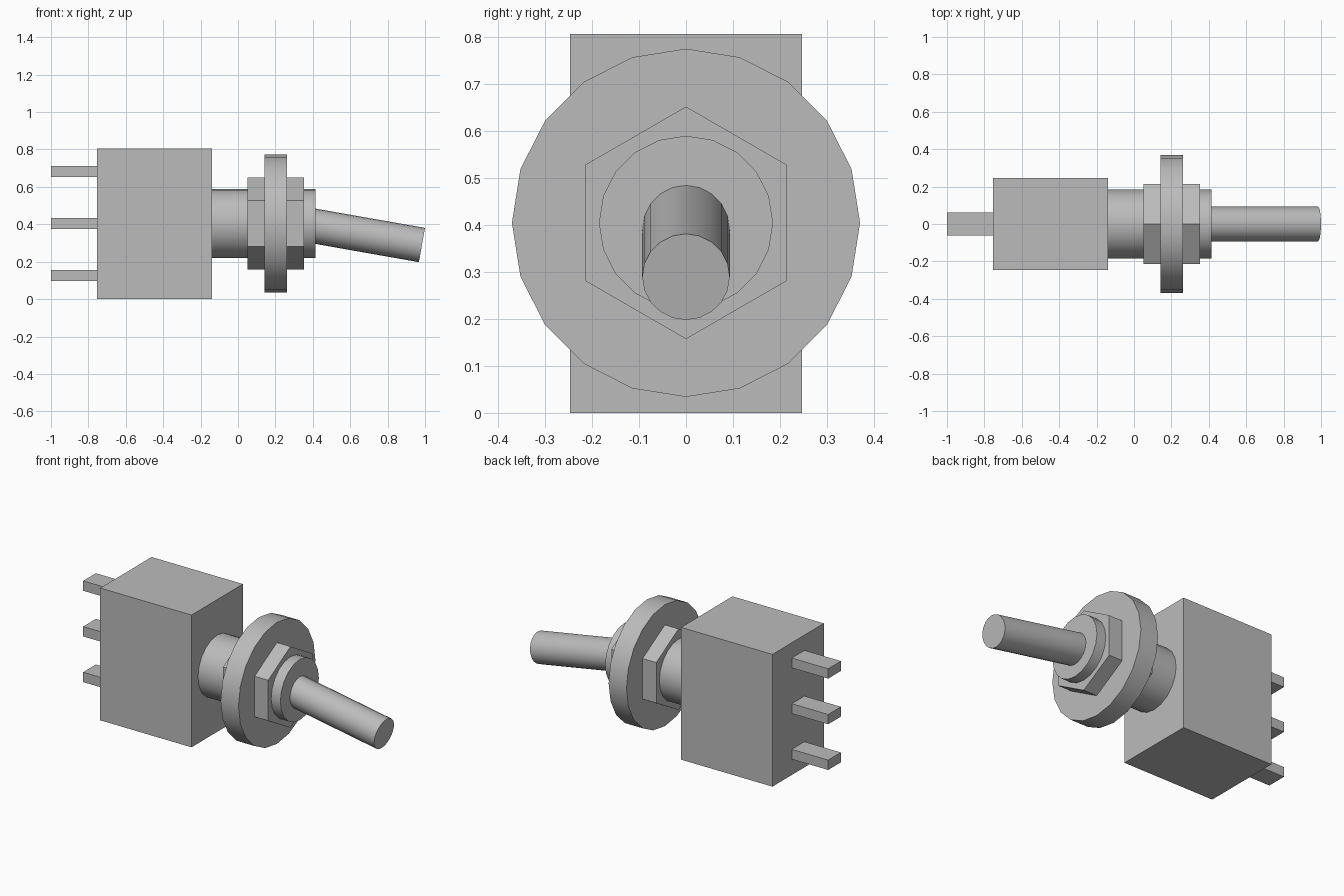
import bpy
from math import radians, sin, cos
from mathutils import Matrix

if "Cube" in bpy.data.objects:
    bpy.data.objects.remove(bpy.data.objects["Cube"], do_unlink=True)

AXIS_Z = 0.404  # height of the centre line

grey = bpy.data.materials.new("plain_grey")
grey.use_nodes = True
colour = (0.5, 0.5, 0.5, 1)
grey.diffuse_color = colour
grey.node_tree.nodes["Principled BSDF"].inputs["Base Color"].default_value = colour


def finish(name):
    obj = bpy.context.object
    obj.name = obj.data.name = name
    obj.data.materials.append(grey)
    return obj


def box(name, x0, x1, width, z, height):
    bpy.ops.mesh.primitive_cube_add(size=1, location=((x0 + x1) / 2, 0, z))
    obj = finish(name)
    obj.data.transform(Matrix.Diagonal((x1 - x0, width, height, 1)))


def rod(name, start, length, radius, sides=20, tilt=0, spin=0, smooth=True):
    """Cylinder running from start towards +x, tipped down by tilt degrees."""
    t = radians(tilt)
    centre = (start[0] + cos(t) * length / 2, 0, start[1] - sin(t) * length / 2)
    bpy.ops.mesh.primitive_cylinder_add(vertices=sides, radius=radius, depth=length,
                                        location=centre, rotation=(0, radians(90) + t, 0))
    obj = finish(name)
    obj.data.transform(Matrix.Rotation(radians(spin), 4, 'Z'))
    if smooth:
        bpy.ops.object.shade_smooth_by_angle(angle=radians(30))


# Switch body and its three terminals
box("body", -0.755, -0.14, 0.494, 0.4025, 0.805)
for i, name in enumerate(("lower", "middle", "upper")):
    box(name + "_terminal", -1, -0.75, 0.122, AXIS_Z + (i - 1) * 0.278, 0.06)

# Threaded neck with nut and washer
rod("neck", (-0.15, AXIS_Z), 0.565, 0.185)
rod("hex_nut", (0.05, AXIS_Z), 0.303, 0.247, sides=6, spin=30, smooth=False)
rod("washer", (0.142, AXIS_Z), 0.12, 0.37)

# Tilted lever
rod("lever", (0.36, 0.399), 0.633, 0.093, tilt=10)
